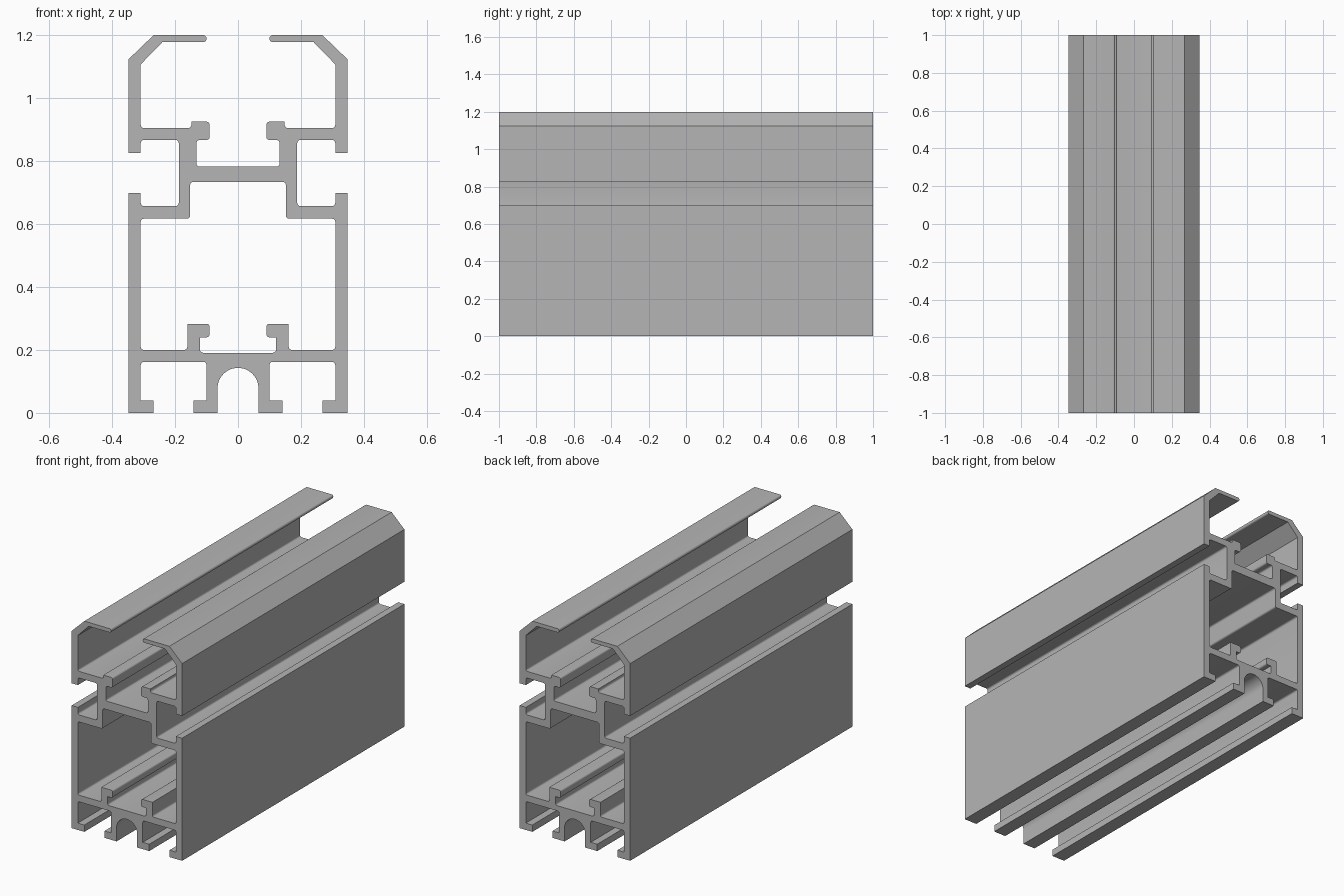
import bpy
import bmesh
from math import sin, cos, pi, tan, radians
from mathutils import Vector

LENGTH = 2.0
R = 0.01  # small fillet radius used on most corners

default_cube = bpy.data.objects.get("Cube")
if default_cube:
    bpy.data.objects.remove(default_cube, do_unlink=True)


def fillet(prev, corner, following, radius, segments=4):
    """Replace a corner by a tangent arc."""
    a = (prev - corner).normalized()
    b = (following - corner).normalized()
    half = a.angle(b) / 2
    centre = corner + (a + b).normalized() * radius / sin(half)
    start = corner + a * radius / tan(half) - centre
    end = corner + b * radius / tan(half) - centre
    sweep = pi - 2 * half
    points = []
    for i in range(segments + 1):
        t = i / segments
        points.append(centre + (start * sin((1 - t) * sweep) + end * sin(t * sweep)) / sin(sweep))
    return points


def closed_outline(half):
    """Round the marked corners of a right half and mirror it into a loop."""
    corners = [Vector(p[:2]) for p in half]
    path = []
    for i, p in enumerate(half):
        if len(p) == 3:
            path += fillet(corners[i - 1], corners[i], corners[i + 1], p[2])
        else:
            path.append(corners[i])
    mirrored = [Vector((-p.x, p.y)) for p in reversed(path) if p.x > 1e-5]
    return path + mirrored


def add_loop(bm, points):
    verts = [bm.verts.new((p.x, -LENGTH / 2, p.y)) for p in points]
    return [bm.edges.new((v, verts[i - 1])) for i, v in enumerate(verts)]


# Rounded screw channel under the middle
arch_radius, arch_centre = 0.065, 0.078
arch = [(arch_radius * sin(i * pi / 24), arch_centre + arch_radius * cos(i * pi / 24))
        for i in range(13)]

# Lower feet and bottom slots
feet = [(0.065, 0), (0.141, 0), (0.141, 0.039), (0.1, 0.039), (0.1, 0.162, R),
        (0.309, 0.162, R), (0.309, 0.039), (0.268, 0.039), (0.268, 0)]

# Side wall with its open groove
side = [(0.348, 0), (0.348, 0.698), (0.309, 0.698), (0.309, 0.657, R),
        (0.188, 0.657, R), (0.188, 0.867, R), (0.309, 0.867, R),
        (0.309, 0.825), (0.348, 0.825)]

# Chamfered top lip
lip = [(0.348, 1.123), (0.268, 1.2), (0.1, 1.2, R), (0.1, 1.178, R),
       (0.24, 1.178), (0.309, 1.107), (0.309, 0.905, R)]

# Upper hook and channel floor
upper_hook = [(0.148, 0.905, R), (0.148, 0.925), (0.09, 0.925, R),
              (0.09, 0.867, R), (0.132, 0.867, R), (0.132, 0.782, R), (0, 0.782)]

# Hollow chamber, with a pair of hooks on its floor
chamber = [(0, 0.734), (0.152, 0.734, R), (0.152, 0.617, R), (0.309, 0.617, R),
           (0.309, 0.2, R), (0.161, 0.2, R), (0.161, 0.283), (0.09, 0.283, R),
           (0.09, 0.24, R), (0.121, 0.24), (0.121, 0.191, R), (0, 0.191)]

# Fill the cross-section and extrude it along the length
bm = bmesh.new()
edges = add_loop(bm, closed_outline(arch + feet + side + lip + upper_hook))
edges += add_loop(bm, closed_outline(chamber))
bmesh.ops.triangle_fill(bm, edges=edges, use_beauty=True)
result = bmesh.ops.extrude_face_region(bm, geom=bm.faces[:])
moved = [g for g in result["geom"] if isinstance(g, bmesh.types.BMVert)]
bmesh.ops.translate(bm, verts=moved, vec=(0, LENGTH, 0))
bmesh.ops.recalc_face_normals(bm, faces=bm.faces[:])

mesh = bpy.data.meshes.new("extruded_rail")
bm.to_mesh(mesh)
bm.free()
rail = bpy.data.objects.new("extruded_rail", mesh)
bpy.context.collection.objects.link(rail)

# Plain aluminium grey
grey = bpy.data.materials.new("aluminium_grey")
grey.use_nodes = True
colour = (0.46, 0.46, 0.46, 1)
grey.diffuse_color = colour
grey.node_tree.nodes["Principled BSDF"].inputs["Base Color"].default_value = colour
mesh.materials.append(grey)

# Smooth fillets, crisp edges
bpy.ops.object.select_all(action="DESELECT")
rail.select_set(True)
bpy.context.view_layer.objects.active = rail
bpy.ops.object.shade_smooth_by_angle(angle=radians(30))
